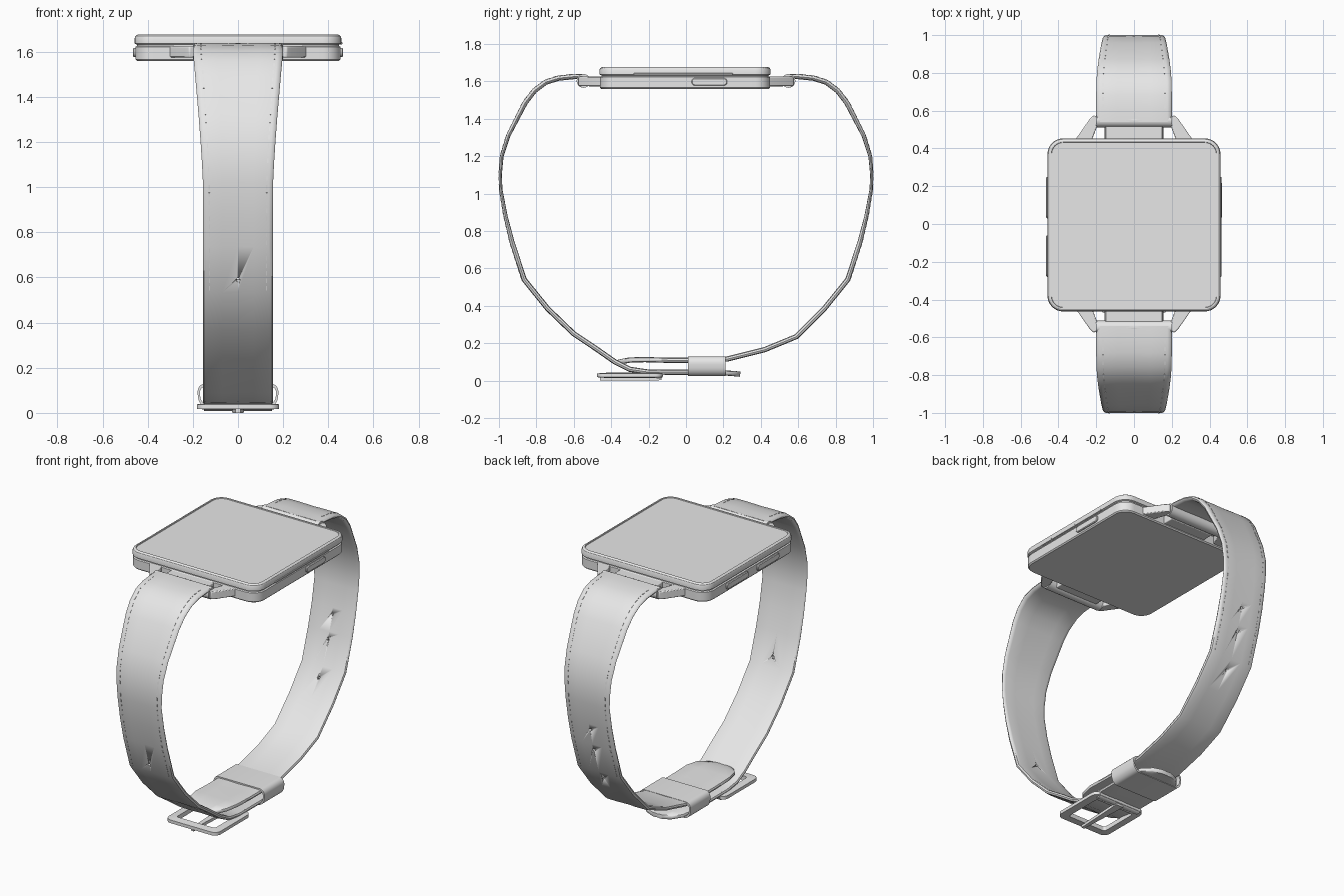
import bpy, bmesh, math
from mathutils import Vector, Matrix

cube = bpy.data.objects.get("Cube")
if cube:
    bpy.data.objects.remove(cube)

grey = bpy.data.materials.new("light grey")
grey.use_nodes = True
grey.diffuse_color = (0.8, 0.8, 0.8, 1)
grey.node_tree.nodes["Principled BSDF"].inputs["Base Color"].default_value = (0.8, 0.8, 0.8, 1)


def finish(name, bm, bevel=0, angle=35):
    bmesh.ops.recalc_face_normals(bm, faces=bm.faces)
    mesh = bpy.data.meshes.new(name)
    bm.to_mesh(mesh)
    bm.free()
    mesh.materials.append(grey)
    ob = bpy.data.objects.new(name, mesh)
    bpy.context.collection.objects.link(ob)
    bpy.ops.object.select_all(action="DESELECT")
    ob.select_set(True)
    bpy.context.view_layer.objects.active = ob
    bpy.ops.object.shade_smooth_by_angle(angle=math.radians(angle))
    if bevel:
        mod = ob.modifiers.new("bevel", "BEVEL")
        mod.width, mod.segments = bevel, 3
    return ob


def skin(name, rings, angle=35, closed=False):
    """Join equal rings of points into one solid."""
    bm = bmesh.new()
    loops = [[bm.verts.new(p) for p in ring] for ring in rings]
    n = len(loops[0])
    pairs = list(zip(loops, loops[1:]))
    if closed:
        pairs.append((loops[-1], loops[0]))
    for a, b in pairs:
        for i in range(n):
            j = (i + 1) % n
            bm.faces.new((a[i], a[j], b[j], b[i]))
    if not closed:
        bm.faces.new(loops[0])
        bm.faces.new(loops[-1])
    return finish(name, bm, angle=angle)


def box(name, lo, hi, bevel=0.005):
    lo, hi = Vector(lo), Vector(hi)
    bm = bmesh.new()
    bmesh.ops.create_cube(bm, size=1, matrix=Matrix.Translation((lo + hi) / 2)
                          @ Matrix.Diagonal((*(hi - lo), 1)))
    return finish(name, bm, bevel)


def rod(name, centre, radius, length, axis=(1, 0, 0)):
    bm = bmesh.new()
    turn = Vector(axis).to_track_quat("Z", "Y").to_matrix().to_4x4()
    bmesh.ops.create_cone(bm, cap_ends=True, segments=20, radius1=radius, radius2=radius,
                          depth=length, matrix=Matrix.Translation(centre) @ turn)
    return finish(name, bm)


def rounded(hx, hy, r, steps=8):
    """Outline of a rounded rectangle."""
    pts = []
    for k, (sx, sy) in enumerate(((1, 1), (-1, 1), (-1, -1), (1, -1))):
        for i in range(steps + 1):
            a = math.pi / 2 * (k + i / steps)
            pts.append((sx * (hx - r) + r * math.cos(a), sy * (hy - r) + r * math.sin(a)))
    return pts


# Watch case: stacked rounded squares with a seam and a shallow screen recess
layers = [(0.448, 1.56), (0.455, 1.567), (0.455, 1.622), (0.447, 1.626), (0.447, 1.632),
          (0.458, 1.636), (0.458, 1.66), (0.454, 1.67), (0.445, 1.676), (0.438, 1.676),
          (0.436, 1.671)]
skin("watch_case", [[(x, y - 0.005, z) for x, y in rounded(h, h, h - 0.375)] for h, z in layers], 30)


# Side buttons
def button(name, side, y, half, z=1.597):
    rings = [[(side * x, y + u, z + v) for u, v in rounded(half - d, 0.02 - d, 0.018 - d)]
             for x, d in ((0.44, 0), (0.461, 0), (0.465, 0.004))]
    skin(name, rings)


button("power_button", 1, 0.125, 0.095)
button("upper_button", -1, 0.14, 0.11)
button("lower_button", -1, -0.17, 0.11)
box("side_slot_trim", (0.45, -0.28, 1.633), (0.462, 0.25, 1.643), 0.002)

# Lugs, spring bars and rolled strap ends
for end, label in ((1, "back"), (-1, "front")):
    for side, hand in ((1, "left"), (-1, "right")):
        plan = ((0.225, 0.44), (0.315, 0.44), (0.235, 0.555), (0.215, 0.575), (0.19, 0.565), (0.19, 0.53))
        lug = skin(f"{label}_{hand}_lug", [[(side * x, end * y, z) for x, y in plan]
                                           for z in (1.575, 1.625)])
        mod = lug.modifiers.new("bevel", "BEVEL")
        mod.width, mod.segments = 0.005, 2
    box(f"{label}_bar_cover", (-0.15, min(end * 0.44, end * 0.52), 1.572),
        (0.15, max(end * 0.44, end * 0.52), 1.622))
    rod(f"{label}_spring_bar", (0, end * 0.545, 1.6), 0.015, 0.42)
    rod(f"{label}_strap_roll", (0, end * 0.548, 1.602), 0.037, 0.4)


# Straps: a domed section swept along a side profile
def strap(name, path, ends):
    rings, frames = [], []
    pts = [Vector((0, y, z)) for y, z in path]
    for i, p in enumerate(pts):
        t = (pts[min(i + 1, len(pts) - 1)] - pts[max(i - 1, 0)]).normalized()
        n = Vector((1, 0, 0)).cross(t)
        w = 0.155 + 0.045 * max(0, min(1, (p.z - 1.0) / 0.6)) ** 1.3
        w *= ends.get(i - len(pts), 1)
        thick = 0.008 + 0.006 * min(1, abs(p.z - 1.08) / 0.4)
        half = ((1, 0), (0.97, 0.7), (0.88, 0.95), (0.45, 1), (0, 0.85))
        top = list(half) + [(-a, b) for a, b in half[-2::-1]]
        section = top + [(a, -b) for a, b in top[-2:0:-1]]
        rings.append([p + Vector((a * w, 0, 0)) + n * b * thick for a, b in section])
        frames.append((p, t, n, w, thick))
    return skin(name, rings, 50), frames


upper = [(0.54, 1.626), (0.6, 1.625), (0.68, 1.617), (0.75, 1.595), (0.81, 1.55), (0.86, 1.485),
         (0.95, 1.31), (0.985, 1.2), (0.993, 1.1), (0.99, 1.02), (0.965, 0.88), (0.93, 0.74),
         (0.865, 0.54), (0.74, 0.385)]
back_path = upper + [(0.59, 0.235), (0.42, 0.165), (0.22, 0.115), (0.1, 0.108), (-0.08, 0.108),
                     (-0.22, 0.112), (-0.3, 0.11), (-0.35, 0.1), (-0.37, 0.095)]
front_path = [(-y, z) for y, z in upper] + [(-0.6, 0.25), (-0.48, 0.17), (-0.38, 0.1), (-0.3, 0.06),
                                            (-0.2, 0.045), (0, 0.045), (0.15, 0.045), (0.22, 0.04),
                                            (0.27, 0.036), (0.29, 0.034)]
tip = {-1: 0.25, -2: 0.6, -3: 0.88}
for label, path, holes in (("back", back_path, (0.84, 0.7, 0.48)), ("front", front_path, (0.59,))):
    band, frames = strap(f"{label}_strap", path, tip)
    # Punched holes
    for z in holes:
        p, t, n, w, thick = min(frames, key=lambda f: abs(f[0].z - z))
        q = p + t * ((z - p.z) / t.z)
        cutter = rod(f"{label}_hole_cutter", q, 0.009, 0.12, n)
        cutter.hide_render = True
        cutter.hide_set(True)
        cutter.display_type = "WIRE"
        mod = band.modifiers.new("hole", "BOOLEAN")
        mod.object, mod.operation, mod.solver = cutter, "DIFFERENCE", "EXACT"
    # Stitches along both edges
    bm = bmesh.new()
    for (p, t, n, w, k), (p2, t2, n2, w2, k2) in zip(frames[1:12], frames[2:13]):
        count = max(1, round((p2 - p).length / 0.035))
        out = n if n.dot(p - Vector((0, 0, 0.9))) > 0 else -n
        d = (p2 - p).normalized()
        up = (out - d * out.dot(d)).normalized()
        for i in range(count):
            f = (i + 0.5) / count
            for side in (1, -1):
                c = p.lerp(p2, f) + up * (k + (k2 - k) * f) * 0.98
                c.x = side * (w + (w2 - w) * f) * 0.82
                rot = Matrix((Vector((1, 0, 0)), d, up)).transposed().to_4x4()
                bmesh.ops.create_cube(bm, size=1, matrix=Matrix.Translation(c) @ rot
                                      @ Matrix.Diagonal((0.005, 0.02, 0.003, 1)))
    finish(f"{label}_stitching", bm)

# Keeper loop around both strap layers
section = [(h, y) for y in (0.012, 0.208) for h in (0, 0.012)]
rings = []
for i, (x, z) in enumerate(rounded(0.168, 0.042, 0.035, 6)):
    lean = 1 + 0.8 * z
    rings.append([(x * s * lean, y, 0.077 + z * g) for y, s, g in
                  ((0.01, 1, 1), (0.21, 1, 1), (0.21, 1.06, 1.25), (0.01, 1.06, 1.25))])
skin("keeper_loop", rings, closed=True)

# Buckle: flat frame, pin and prong
outer, inner = rounded(0.182, 0.175, 0.04), rounded(0.135, 0.125, 0.015)
rings = []
for o, i in zip(outer, inner):
    rings.append([(o[0], o[1] - 0.3, 0.018), (o[0], o[1] - 0.3, 0.038),
                  (i[0], i[1] - 0.3, 0.042), (i[0], i[1] - 0.3, 0.014)])
skin("buckle_frame", rings, closed=True)
rod("buckle_pin", (0, -0.145, 0.033), 0.024, 0.3)
prong = [(-0.13, 0.026, 0.002), (-0.2, 0.022, 0.0), (-0.36, 0.014, 0.0), (-0.46, 0.01, 0.0)]
skin("buckle_prong", [[(-w, y, z), (w, y, z), (w, y, z + 0.018), (-w, y, z + 0.018)]
                      for y, w, z in prong])
